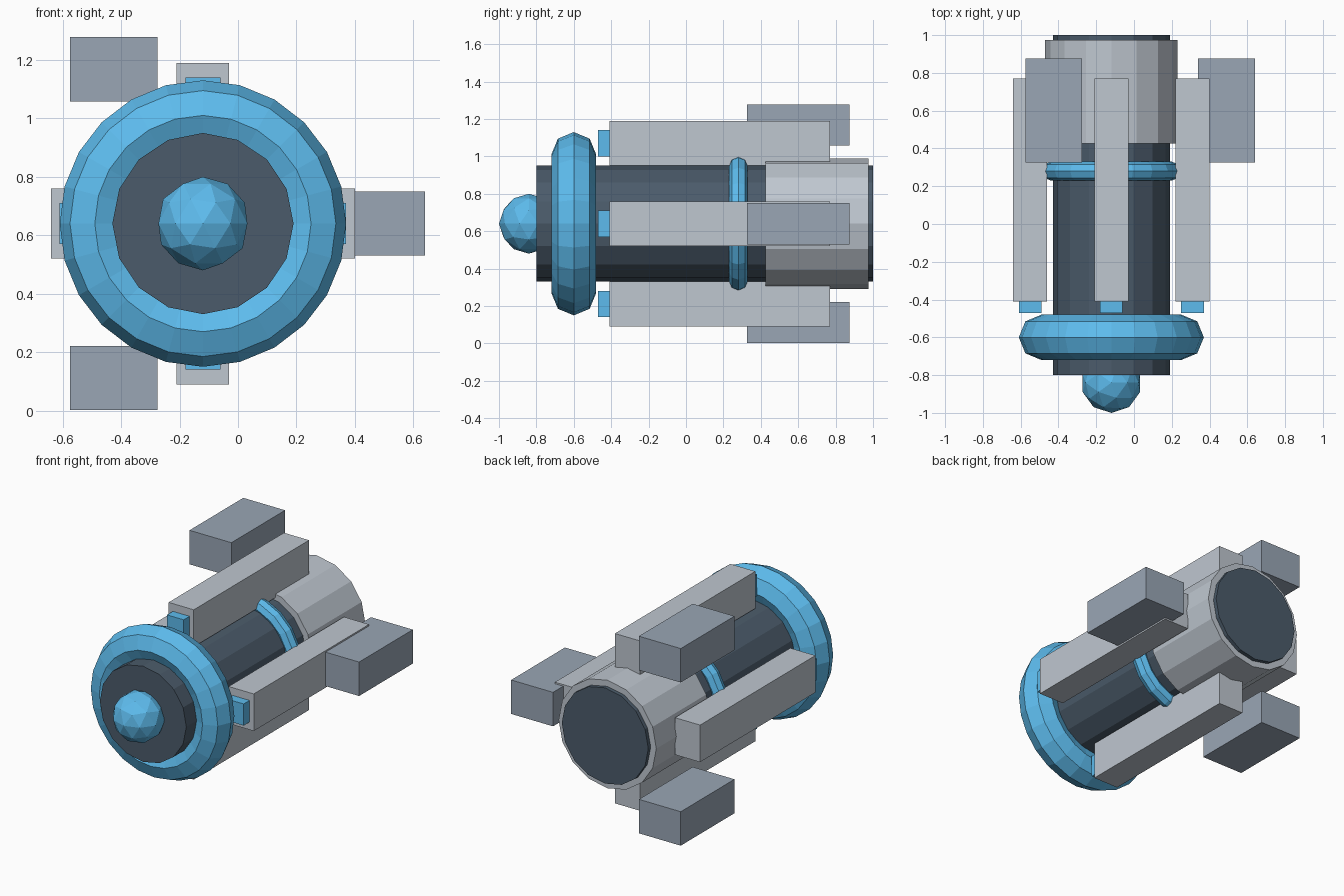
import bpy
from math import radians, sin, cos

if "Cube" in bpy.data.objects:
    bpy.data.objects.remove(bpy.data.objects["Cube"])

CX, CZ = -0.12, 0.64          # long axis of the model, running along y
TURN = (radians(90), 0, 0)    # lays round parts along y


def material(name, rgb):
    m = bpy.data.materials.new(name)
    m.diffuse_color = (*rgb, 1)
    m.use_nodes = True
    m.node_tree.nodes["Principled BSDF"].inputs["Base Color"].default_value = m.diffuse_color
    return m


DARK = material("dark_metal", (0.07, 0.105, 0.145))
BLUE = material("blue_glow", (0.11, 0.50, 0.85))
LIGHT = material("light_metal", (0.52, 0.57, 0.63))
SLATE = material("slate_metal", (0.32, 0.38, 0.46))


def finish(name, mat):
    ob = bpy.context.object
    ob.name = name
    ob.data.materials.append(mat)
    return ob


def tube(name, mat, radius, y0, y1, sides=16):
    bpy.ops.mesh.primitive_cylinder_add(
        vertices=sides, radius=radius, depth=y1 - y0,
        location=(CX, (y0 + y1) / 2, CZ), rotation=TURN)
    return finish(name, mat)


def ring(name, mat, major, minor, y, segments):
    bpy.ops.mesh.primitive_torus_add(
        major_radius=major, minor_radius=minor, major_segments=segments,
        minor_segments=8, location=(CX, y, CZ), rotation=TURN)
    return finish(name, mat)


def block(name, mat, angle, dist, width, height, y0, y1):
    """Upright box placed around the axis at an angle (degrees) and distance."""
    a = radians(angle)
    bpy.ops.mesh.primitive_cube_add(
        size=1, location=(CX + dist * cos(a), (y0 + y1) / 2, CZ + dist * sin(a)))
    ob = finish(name, mat)
    ob.scale = (width, y1 - y0, height)
    return ob


# Core barrel, rear sleeve and rings
tube("core_barrel", DARK, 0.31, -0.80, 1.00)
tube("rear_sleeve", LIGHT, 0.35, 0.425, 0.975)
ring("front_ring", BLUE, 0.37, 0.12, -0.60, 24)
ring("middle_ring", BLUE, 0.32, 0.05, 0.28, 20)

# Faceted nose ball
bpy.ops.mesh.primitive_ico_sphere_add(subdivisions=2, radius=0.16,
                                      location=(CX, -0.84, CZ))
finish("nose_ball", BLUE)

# Four long rails with blue tips
for side, angle in (("right", 0), ("top", 90), ("left", 180), ("bottom", 270)):
    block(side + "_rail", LIGHT, angle, 0.43, 0.18, 0.24, -0.41, 0.77)
    block(side + "_rail_tip", BLUE, angle, 0.43, 0.12, 0.14, -0.47, -0.39)

# Three outer pods
for i, angle in enumerate((0, 120, 240)):
    block(f"outer_pod_{i + 1}", SLATE, angle, 0.61, 0.30, 0.22, 0.325, 0.875)
